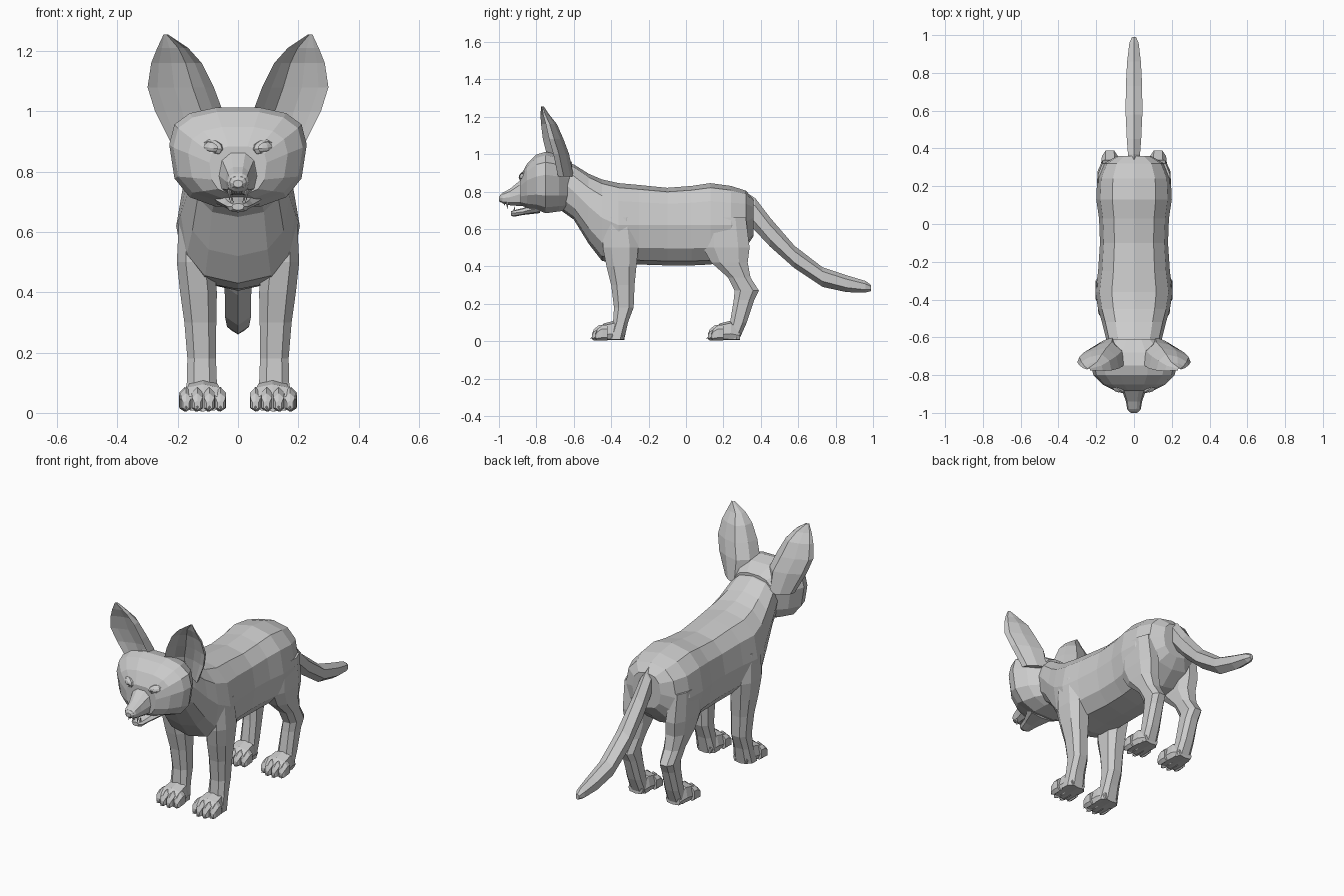
import bpy, bmesh, math
from mathutils import Matrix

if "Cube" in bpy.data.objects:
    bpy.data.objects.remove(bpy.data.objects["Cube"])

fur = bpy.data.materials.new("plain_grey")
fur.diffuse_color = (0.6, 0.6, 0.6, 1)
fur.use_nodes = True
fur.node_tree.nodes["Principled BSDF"].inputs["Base Color"].default_value = fur.diffuse_color


def finish(name, bm):
    bmesh.ops.recalc_face_normals(bm, faces=bm.faces)
    mesh = bpy.data.meshes.new(name)
    bm.to_mesh(mesh)
    bm.free()
    mesh.materials.append(fur)
    obj = bpy.data.objects.new(name, mesh)
    bpy.context.collection.objects.link(obj)
    return obj


def loft(name, rings):
    """Skin a list of equal point rings and cap both ends."""
    bm = bmesh.new()
    rows = [[bm.verts.new(p) for p in ring] for ring in rings]
    n = len(rows[0])
    for a, b in zip(rows, rows[1:]):
        for i in range(n):
            j = (i + 1) % n
            bm.faces.new((a[i], a[j], b[j], b[i]))
    bm.faces.new(rows[0])
    bm.faces.new(rows[-1])
    return finish(name, bm)


def rounded(n, e, phase=0.0):
    """Unit rounded-box outline."""
    out = []
    for i in range(n):
        t = 2 * math.pi * i / n + phase
        c, s = math.cos(t), math.sin(t)
        out.append((math.copysign(abs(c) ** e, c), math.copysign(abs(s) ** e, s)))
    return out


def along_y(name, stations, n=12, e=0.8, xc=0.0, phase=0.0):
    """Stations: y, top z, widest z, bottom z, half width."""
    shape = rounded(n, e, phase)
    return loft(name, [[(xc + w * u, y, zm + v * ((zt - zm) if v > 0 else (zm - zb)))
                        for u, v in shape] for y, zt, zm, zb, w in stations])


def along_z(name, stations, side):
    """Stations: z, front y, back y, inner x, outer x."""
    shape = rounded(8, 0.75, math.pi / 8)
    return loft(name, [[(side * ((x0 + x1) / 2 + u * (x1 - x0) / 2 * 1.06),
                         (y0 + y1) / 2 + v * (y1 - y0) / 2 * 1.06, z)
                        for u, v in shape] for z, y0, y1, x0, x1 in stations])


def spike(name, pos, r, length, rot):
    bm = bmesh.new()
    bmesh.ops.create_cone(bm, cap_ends=True, segments=5, radius1=r, radius2=0.001, depth=length,
                          matrix=Matrix.Translation(pos) @ rot)
    return finish(name, bm)


# Torso from neck to rump
along_y("torso", [
    (-.67, .96, .86, .70, .13), (-.60, .945, .80, .65, .15), (-.52, .895, .72, .52, .17),
    (-.45, .865, .66, .43, .19), (-.36, .845, .62, .41, .205), (-.25, .835, .62, .41, .19),
    (-.10, .82, .62, .405, .18), (.03, .83, .62, .405, .185), (.13, .845, .62, .41, .20),
    (.24, .83, .62, .43, .195), (.32, .805, .64, .50, .16), (.36, .76, .66, .56, .09)])

# Head, muzzle, nose and lower jaw
along_y("head", [
    (-.61, .96, .87, .70, .12), (-.68, 1.0, .88, .69, .19), (-.75, 1.015, .89, .68, .228),
    (-.80, 1.0, .88, .70, .215), (-.85, .95, .86, .71, .165), (-.885, .885, .83, .725, .095)],
    n=14, e=0.75)
along_y("muzzle", [
    (-.84, .905, .79, .72, .09), (-.89, .86, .785, .72, .06), (-.94, .817, .77, .725, .043),
    (-.98, .795, .765, .735, .036), (-.99, .785, .765, .745, .028)], n=10)
along_y("nose", [
    (-.965, .797, .77, .745, .026), (-.99, .785, .765, .742, .028), (-1.0, .772, .76, .748, .016)], n=8)
along_y("lower_jaw", [
    (-.78, .75, .715, .685, .09), (-.87, .712, .692, .675, .05),
    (-.92, .70, .685, .665, .035), (-.935, .695, .685, .672, .02)], n=8)

# Tail with a ridge along the top and bottom
along_y("tail", [
    (.33, .79, .72, .64, .03), (.37, .765, .68, .59, .037), (.45, .66, .58, .505, .044),
    (.58, .51, .45, .39, .051), (.73, .395, .35, .29, .05), (.86, .352, .31, .262, .042),
    (.96, .322, .29, .26, .028), (.99, .30, .285, .268, .012)], n=6, e=1, phase=math.pi / 6)

FRONT_LEG = [
    (.66, -.44, -.28, .10, .195), (.5, -.445, -.255, .08, .203), (.4, -.425, -.265, .07, .192),
    (.3, -.40, -.275, .072, .178), (.18, -.385, -.28, .073, .168), (.1, -.39, -.31, .07, .17),
    (.01, -.42, -.33, .06, .175)]
HIND_LEG = [
    (.66, .09, .32, .10, .19), (.5, .09, .34, .08, .193), (.42, .135, .33, .075, .185),
    (.34, .225, .345, .08, .175), (.27, .26, .39, .085, .17), (.22, .255, .365, .08, .165),
    (.1, .235, .325, .075, .165), (.01, .21, .285, .07, .165)]
# Ear stations: z, inner x, outer x, rim y, back y
EAR = [
    (.88, .07, .215, -.72, -.60), (1.0, .05, .275, -.745, -.625), (1.08, .08, .30, -.765, -.655),
    (1.16, .12, .288, -.775, -.69), (1.21, .165, .268, -.778, -.73), (1.255, .232, .247, -.775, -.76)]


def ear_ring(side, z, xi, xo, yr, yb):
    """Crescent outline, open to the front."""
    w, d = xo - xi, yb - yr
    pts = [(0, 0), (.06, .6), (.3, 1), (.65, .85), (.95, .55), (1, .3),
           (.85, .45), (.6, .62), (.32, .68), (.14, .42)]
    return [(side * (xi + w * u), yr + d * v, z) for u, v in pts]


for side, label in ((1, "left"), (-1, "right")):
    loft(label + "_ear", [ear_ring(side, *s) for s in EAR])
    along_z(label + "_front_leg", FRONT_LEG, side)
    along_z(label + "_hind_leg", HIND_LEG, side)

    # Paws with four toes and claws
    for part, y, xc in (("front", -.51, .115), ("hind", .11, .12)):
        name = f"{label}_{part}_"
        along_y(name + "paw", [
            (y + .18, .05, .03, .005, .045), (y + .13, .11, .04, .005, .058),
            (y + .07, .095, .035, .005, .066), (y + .035, .06, .03, .005, .06)],
            n=8, e=0.6, xc=side * xc)
        for i, off in enumerate((-.057, -.02, .02, .057)):
            back = .018 if i in (0, 3) else 0
            tx = side * (xc + off)
            along_y(f"{name}toe_{i + 1}", [
                (y + .09, .085, .04, .005, .018), (y + .045 + back, .086, .04, .004, .021),
                (y + .018 + back, .065, .03, .004, .019), (y + .008 + back, .04, .025, .01, .011)],
                n=6, xc=tx, phase=math.pi / 6)
            spike(f"{name}claw_{i + 1}", (tx, y + .007 + back, .018), .007, .02,
                  Matrix.Rotation(math.radians(110), 4, 'X'))

    # Almond eye with a raised lid
    place = (Matrix.Translation((side * .088, -.868, .88))
             @ Matrix.Rotation(side * math.radians(32), 4, 'Z')
             @ Matrix.Rotation(side * math.radians(-8), 4, 'Y'))
    bm = bmesh.new()
    bmesh.ops.create_uvsphere(bm, u_segments=10, v_segments=6, radius=1,
                              matrix=place @ Matrix.Diagonal((.031, .021, .018, 1)))
    finish(label + "_eye", bm)
    lid = []
    for i in range(10):
        t = 2 * math.pi * i / 10
        cx, cz = .036 * math.cos(t), .022 * math.sin(t)
        lid.append([place @ Matrix.Translation((cx * k, dy, cz * k)).to_translation()
                    for k, dy in ((.88, -.012), (1.2, -.002), (1.1, .02), (.85, .02))])
    loft(label + "_eyelid", lid + [lid[0]])

    # Fangs
    down = Matrix.Rotation(math.pi, 4, 'X')
    spike(label + "_upper_fang", (side * .028, -.955, .724), .007, .035, down)
    spike(label + "_lower_fang", (side * .02, -.918, .708), .006, .026, Matrix.Identity(4))
    spike(label + "_front_tooth", (side * .009, -.97, .733), .007, .016, down)
